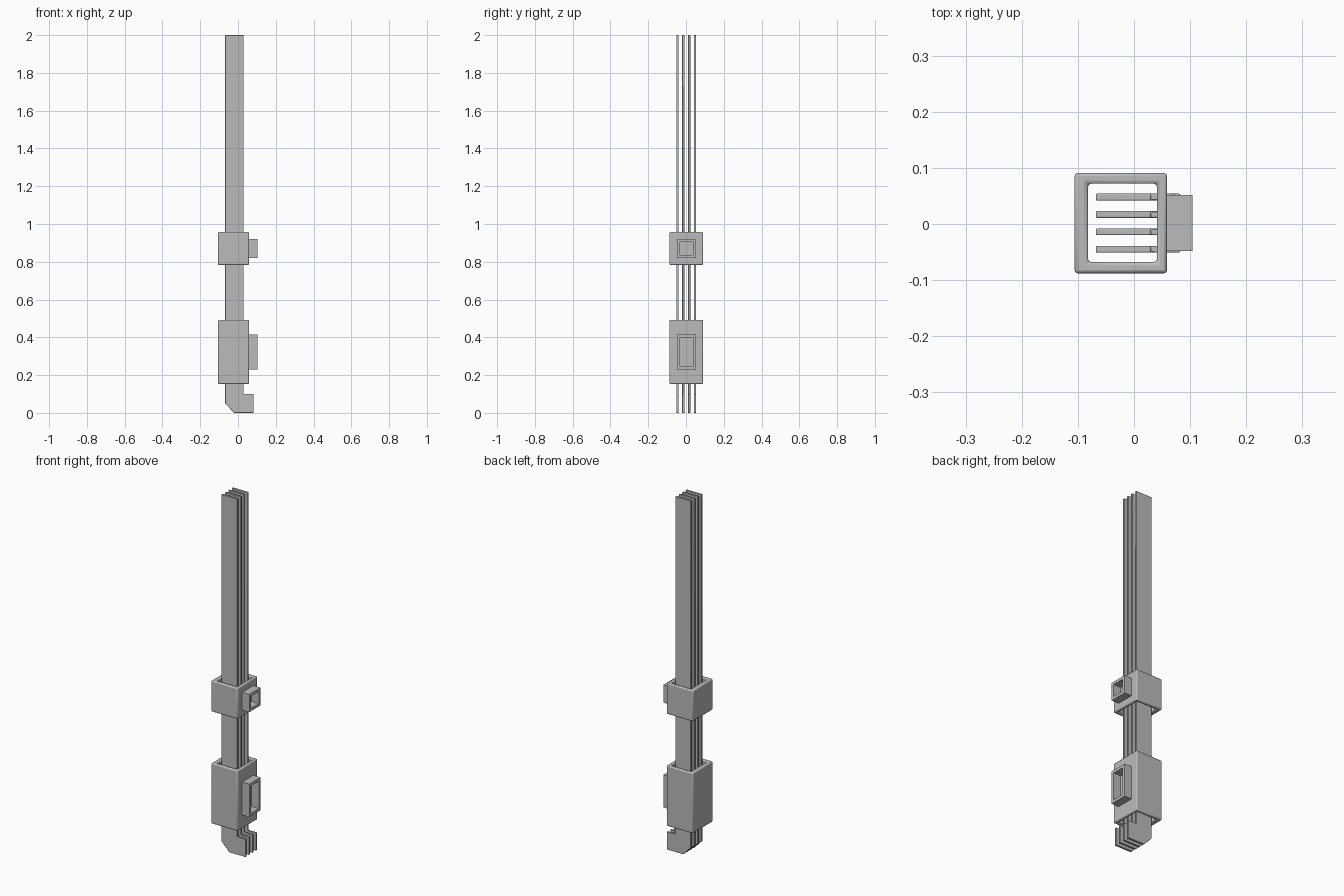
import bpy, bmesh, math

cube = bpy.data.objects.get("Cube")
if cube:
    bpy.data.objects.remove(cube, do_unlink=True)

# One plain grey
grey = bpy.data.materials.new("plain_grey")
grey.use_nodes = True
colour = (0.5, 0.5, 0.5, 1)
grey.diffuse_color = colour
grey.node_tree.nodes["Principled BSDF"].inputs["Base Color"].default_value = colour


def finish(name, bm, bevel):
    bmesh.ops.recalc_face_normals(bm, faces=bm.faces)
    mesh = bpy.data.meshes.new(name)
    bm.to_mesh(mesh)
    bm.free()
    mesh.materials.append(grey)
    ob = bpy.data.objects.new(name, mesh)
    bpy.context.collection.objects.link(ob)
    if bevel:
        mod = ob.modifiers.new("soft_edges", "BEVEL")
        mod.width, mod.segments = bevel, 2
    bpy.ops.object.select_all(action="DESELECT")
    ob.select_set(True)
    bpy.context.view_layer.objects.active = ob
    bpy.ops.object.shade_smooth_by_angle(angle=math.radians(50))
    return ob


def prism(name, points, depth, bevel):
    """Extrude a closed outline along a depth vector."""
    bm = bmesh.new()
    face = bm.faces.new([bm.verts.new(p) for p in points])
    new = bmesh.ops.extrude_face_region(bm, geom=[face])["geom"]
    bmesh.ops.translate(bm, vec=depth, verts=[v for v in new if isinstance(v, bmesh.types.BMVert)])
    return finish(name, bm, bevel)


def ring(name, outer, inner, depth, bevel):
    """Open tube between two matching outlines."""
    bm = bmesh.new()
    a, b = ([bm.verts.new(p) for p in loop] for loop in (outer, inner))
    n = len(a)
    faces = [bm.faces.new((a[i], a[(i + 1) % n], b[(i + 1) % n], b[i])) for i in range(n)]
    new = bmesh.ops.extrude_face_region(bm, geom=faces)["geom"]
    bmesh.ops.translate(bm, vec=depth, verts=[v for v in new if isinstance(v, bmesh.types.BMVert)])
    return finish(name, bm, bevel)


def rect(x0, x1, y0, y1, place):
    return [place(*p) for p in ((x0, y0), (x1, y0), (x1, y1), (x0, y1))]


# Four parallel flat bars with a hooked foot
profile = [(-0.068, 2), (-0.068, 0.05), (-0.02, 0), (0.082, 0),
           (0.082, 0.1), (0.03, 0.1), (0.03, 2)]
for i in range(4):
    y = -0.045 + 0.031 * i
    prism(f"bar_{i + 1}", [(x, y - 0.006, z) for x, z in profile], (0, 0.012, 0), 0.002)

# Two square sleeves, each with a hollow raised frame on the side
for label, z0, z1, f0, f1 in (("lower", 0.153, 0.493, 0.23, 0.415),
                              ("upper", 0.783, 0.957, 0.82, 0.92)):
    flat = lambda x, y: (x, y, z0)
    ring(label + "_sleeve", rect(-0.106, 0.059, -0.088, 0.091, flat),
         rect(-0.082, 0.041, -0.068, 0.072, flat), (0, 0, z1 - z0), 0.006)
    side = lambda y, z: (0.055, y, z)
    wall = 0.016
    ring(label + "_side_frame", rect(-0.048, 0.052, f0, f1, side),
         rect(-0.048 + wall, 0.052 - wall, f0 + wall, f1 - wall, side),
         (0.049, 0, 0), 0)
